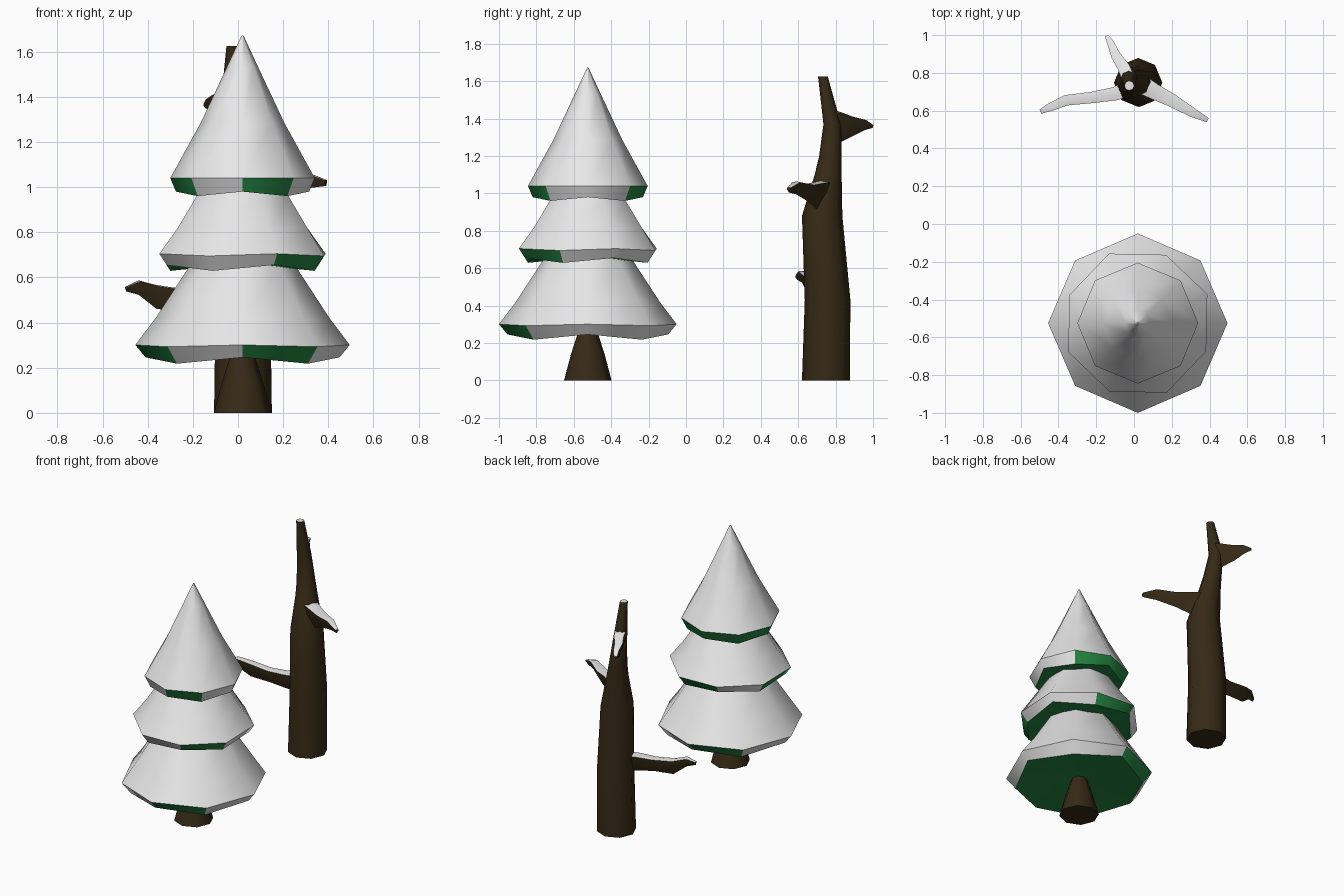
import bpy, bmesh, math
from mathutils import Vector

if "Cube" in bpy.data.objects:
    bpy.data.objects.remove(bpy.data.objects["Cube"])


def material(name, rgb):
    m = bpy.data.materials.new(name)
    m.diffuse_color = (*rgb, 1)
    m.use_nodes = True
    m.node_tree.nodes["Principled BSDF"].inputs["Base Color"].default_value = m.diffuse_color
    return m


SNOW = material("snow_white", (0.8, 0.8, 0.8))
GREEN = material("needle_green", (0.018, 0.24, 0.055))
BARK = material("dark_bark", (0.037, 0.023, 0.008))


def loft(name, rings, mats, rule, angle=50):
    """Skin equal-length rings, cap both ends; rule(level, side) gives the material."""
    bm = bmesh.new()
    loops = [[bm.verts.new(p) for p in r] for r in rings]
    n = len(rings[0])
    for k in range(len(loops) - 1):
        a, b = loops[k], loops[k + 1]
        for i in range(n):
            j = (i + 1) % n
            f = bm.faces.new((a[i], a[j], b[j], b[i]))
            f.material_index = rule(k, i)
    f = bm.faces.new(loops[0][::-1])
    f.material_index = rule(-1, 0)
    f = bm.faces.new(loops[-1])
    f.material_index = rule(len(loops) - 1, 0)
    bmesh.ops.recalc_face_normals(bm, faces=bm.faces)
    me = bpy.data.meshes.new(name)
    bm.to_mesh(me)
    bm.free()
    for m in mats:
        me.materials.append(m)
    ob = bpy.data.objects.new(name, me)
    bpy.context.collection.objects.link(ob)
    bpy.ops.object.select_all(action='DESELECT')
    ob.select_set(True)
    bpy.context.view_layer.objects.active = ob
    bpy.ops.object.shade_smooth_by_angle(angle=math.radians(angle))
    return ob


def ring(cx, cy, z, r, turn=0.0, wave=0.0):
    """Octagon; wave lifts and widens every second corner."""
    pts = []
    for i in range(8):
        a = math.radians(turn + 45 * i)
        s = wave if i % 2 == 0 else -wave
        rr = r + s * 0.7
        pts.append((cx + rr * math.cos(a), cy + rr * math.sin(a), z + s))
    return pts


# Snowy pine: three skirts, some rim faces left green
PX, PY = 0.02, -0.525


def pine_tier(name, profile, turn, green_sides):
    rings = [ring(PX, PY, z, r, turn, w) for r, z, w in profile]

    def rule(k, i):
        return 1 if k == -1 or k == 0 or (k == 1 and i in green_sides) else 0
    loft(name, rings, [SNOW, GREEN], rule, 46)


pine_tier("pine_lower_tier",
          [(0.05, 0.26, 0), (0.42, 0.232, 0.014), (0.472, 0.297, 0.004),
           (0.385, 0.42, 0), (0.235, 0.65, 0), (0.19, 0.71, 0)],
          0, {2, 4, 6})
pine_tier("pine_middle_tier",
          [(0.05, 0.66, 0), (0.355, 0.642, 0.013), (0.395, 0.70, 0.005),
           (0.31, 0.82, 0), (0.22, 0.96, 0), (0.18, 1.02, 0)],
          22.5, {1, 3, 6})
pine_tier("pine_upper_tier",
          [(0.05, 0.98, 0), (0.288, 0.97, 0.01), (0.32, 1.04, 0),
           (0.185, 1.285, 0), (0.07, 1.53, 0), (0.004, 1.672, 0)],
          0, {1, 2, 3, 4, 6})
loft("pine_trunk",
     [ring(PX, PY, 0, 0.127), ring(PX, PY, 0.14, 0.09), ring(PX, PY, 0.28, 0.045)],
     [BARK], lambda k, i: 0)

# Bare tree trunk: bent and tapering, snow on the broken top
TRUNK = [(0.022, 0.748, 0, 0.128), (0.022, 0.757, 0.43, 0.122),
         (0.03, 0.728, 0.88, 0.108), (0.005, 0.76, 1.1, 0.072),
         (-0.008, 0.772, 1.2, 0.06), (-0.03, 0.782, 1.37, 0.047),
         (-0.025, 0.732, 1.625, 0.026)]
loft("bare_trunk", [ring(x, y, z, r) for x, y, z, r in TRUNK],
     [BARK, SNOW], lambda k, i: 1 if k == len(TRUNK) - 1 else 0)


# Branches: flat snowy top over a wedge-shaped bark underside
SECTION = [(1, 0), (0.9, -0.35), (0, -1), (-0.9, -0.35), (-1, 0), (0, 0.06)]


def branch(name, path):
    """path points: x, y, top height, half width, depth"""
    rings = []
    for k, (x, y, z, w, d) in enumerate(path):
        a = Vector(path[max(k - 1, 0)][:2])
        b = Vector(path[min(k + 1, len(path) - 1)][:2])
        t = (b - a).normalized()
        rings.append([(x - t.y * u * w, y + t.x * u * w, z + v * d) for u, v in SECTION])
    loft(name, rings, [BARK, SNOW], lambda k, i: 1 if i in (4, 5) and 0 <= k < len(path) - 1 else 0, 40)


branch("lower_left_branch", [
    (0.0, 0.73, 0.54, 0.045, 0.13), (-0.1, 0.69, 0.54, 0.036, 0.11),
    (-0.22, 0.67, 0.54, 0.03, 0.09), (-0.36, 0.655, 0.56, 0.028, 0.10),
    (-0.44, 0.62, 0.583, 0.022, 0.06), (-0.495, 0.595, 0.558, 0.012, 0.02)])
branch("right_branch", [
    (0.03, 0.745, 1.06, 0.05, 0.19), (0.11, 0.70, 1.055, 0.042, 0.14),
    (0.2, 0.655, 1.045, 0.035, 0.09), (0.31, 0.59, 1.06, 0.025, 0.065),
    (0.39, 0.55, 1.03, 0.012, 0.025)])
branch("back_branch", [
    (-0.03, 0.77, 1.44, 0.035, 0.20), (-0.055, 0.83, 1.425, 0.032, 0.15),
    (-0.095, 0.89, 1.405, 0.026, 0.10), (-0.125, 0.96, 1.39, 0.018, 0.05),
    (-0.145, 0.997, 1.365, 0.01, 0.015)])
